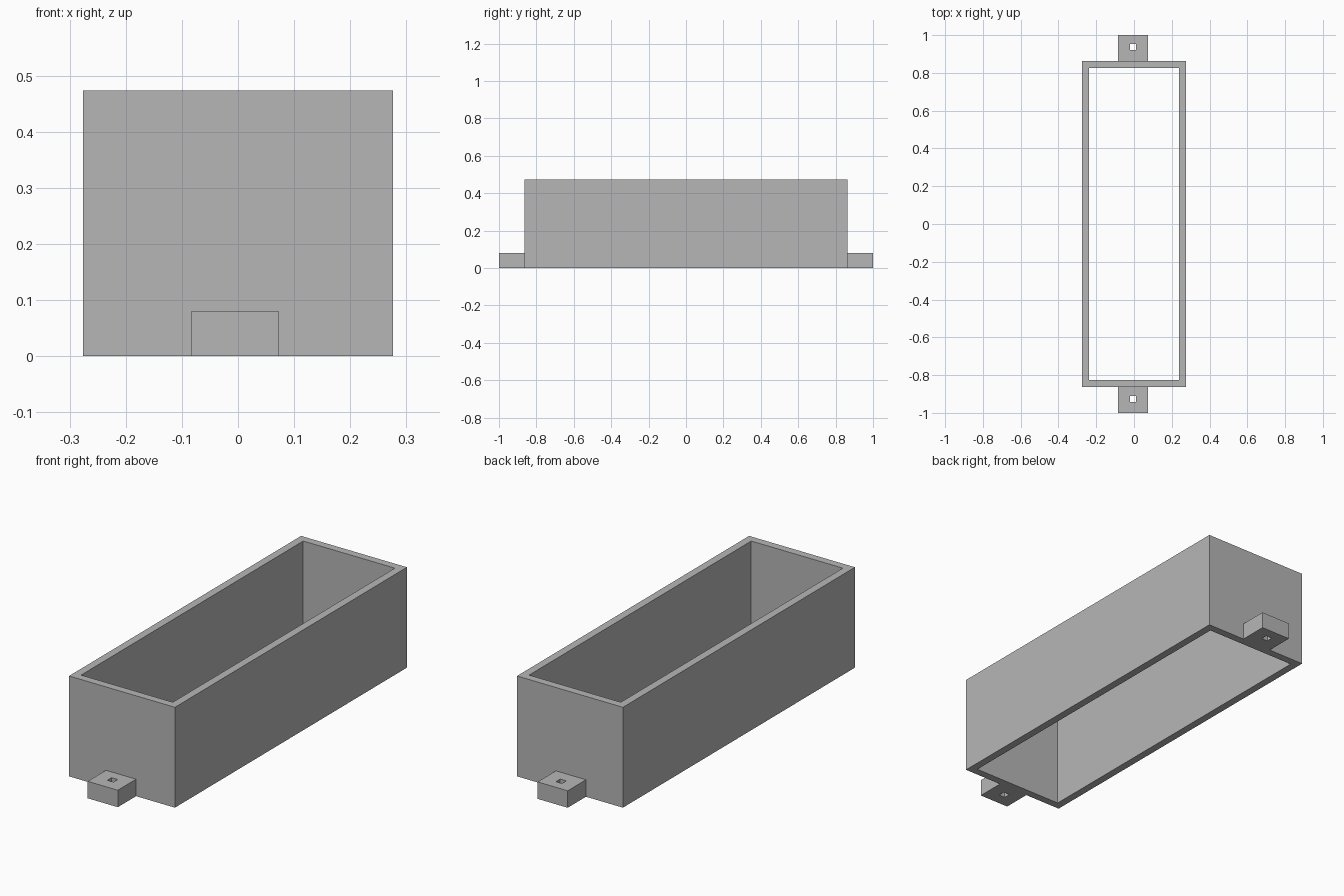
import bpy
import bmesh

cube = bpy.data.objects.get("Cube")
if cube:
    bpy.data.objects.remove(cube, do_unlink=True)

# Single plain grey
grey = bpy.data.materials.new("grey plastic")
grey.use_nodes = True
colour = (0.47, 0.47, 0.47, 1)
grey.diffuse_color = colour
grey.node_tree.nodes["Principled BSDF"].inputs["Base Color"].default_value = colour


def block_with_hole(name, centre, size, hole_centre, hole_size, height):
    """Upright block on the ground with a rectangular hole right through it."""
    bm = bmesh.new()

    def loop(c, s, z):
        corners = ((-1, -1), (1, -1), (1, 1), (-1, 1))
        return [bm.verts.new((c[0] + i * s[0] / 2, c[1] + j * s[1] / 2, z))
                for i, j in corners]

    # Closed chain of loops: outer bottom, outer top, inner top, inner bottom
    loops = [loop(centre, size, 0), loop(centre, size, height),
             loop(hole_centre, hole_size, height), loop(hole_centre, hole_size, 0)]
    for k, low in enumerate(loops):
        high = loops[(k + 1) % len(loops)]
        for i in range(4):
            j = (i + 1) % 4
            bm.faces.new((low[i], low[j], high[j], high[i]))
    bmesh.ops.recalc_face_normals(bm, faces=bm.faces)
    mesh = bpy.data.meshes.new(name)
    bm.to_mesh(mesh)
    bm.free()
    mesh.materials.append(grey)
    obj = bpy.data.objects.new(name, mesh)
    bpy.context.collection.objects.link(obj)
    return obj


# Open rectangular shell
LENGTH, WIDTH, WALL = 1.728, 0.552, 0.037
block_with_hole("box_walls", (0, 0), (WIDTH, LENGTH), (0, 0),
                (WIDTH - 2 * WALL, LENGTH - 2 * WALL), 0.473)

# Mounting tabs with screw holes at both ends
TAB = 1 - LENGTH / 2
for name, side in (("front_tab", -1), ("back_tab", 1)):
    y = side * (1 - TAB / 2)
    block_with_hole(name, (-0.005, y), (0.157, TAB),
                    (-0.005, y + 0.005), (0.032, 0.032), 0.08)
